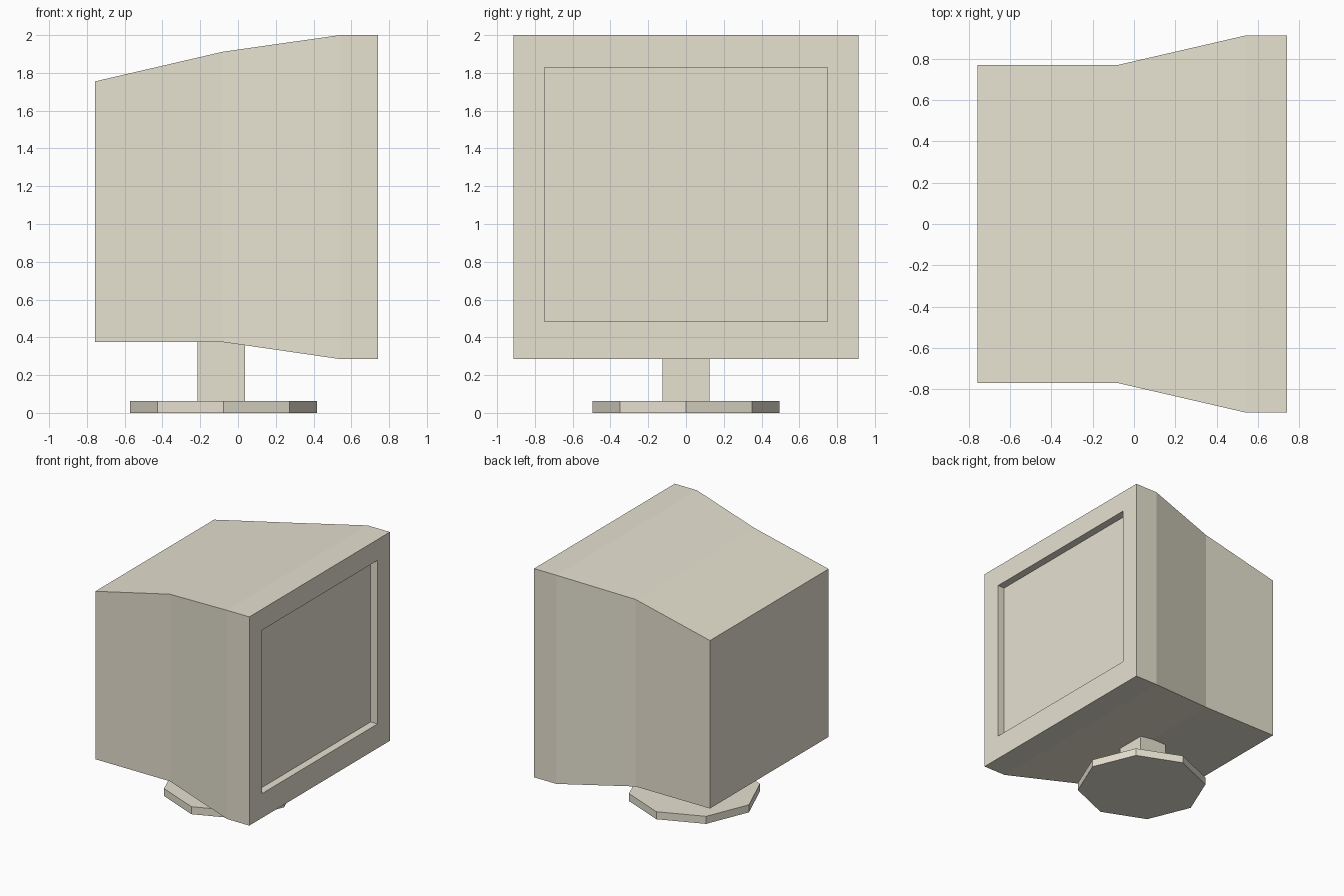
import bpy, bmesh
from math import tau
from mathutils import Matrix

if "Cube" in bpy.data.objects:
    bpy.data.objects.remove(bpy.data.objects["Cube"])

beige = bpy.data.materials.new("beige_plastic")
beige.diffuse_color = (0.79, 0.75, 0.63, 1)
beige.use_nodes = True
beige.node_tree.nodes["Principled BSDF"].inputs["Base Color"].default_value = beige.diffuse_color


def add_object(name, bm):
    bmesh.ops.recalc_face_normals(bm, faces=bm.faces)
    mesh = bpy.data.meshes.new(name)
    bm.to_mesh(mesh)
    bm.free()
    mesh.materials.append(beige)
    obj = bpy.data.objects.new(name, mesh)
    bpy.context.collection.objects.link(obj)
    return obj


def loft(name, sections):
    """Join rectangular sections (x, half width, bottom, top) along x."""
    bm = bmesh.new()
    rings = [[bm.verts.new((x, y, z)) for y, z in
              ((-w, lo), (w, lo), (w, hi), (-w, hi))]
             for x, w, lo, hi in sections]
    for a, b in zip(rings, rings[1:]):
        for i in range(4):
            j = (i + 1) % 4
            bm.faces.new((a[i], a[j], b[j], b[i]))
    bm.faces.new(rings[0])
    bm.faces.new(rings[-1])
    return add_object(name, bm)


# Casing: back, waist, flared rim, then bezel folding into the sunken screen
loft("monitor_casing", [
    (-0.757, 0.77, 0.375, 1.755),
    (-0.08, 0.77, 0.375, 1.912),
    (0.54, 0.913, 0.285, 2.0),
    (0.742, 0.913, 0.285, 2.0),
    (0.742, 0.75, 0.485, 1.828),
    (0.68, 0.75, 0.485, 1.828),
])

# Square neck, its top following the underside of the casing
bm = bmesh.new()
profile = [(-0.215, 0.06), (0.037, 0.06), (0.037, 0.358),
           (-0.08, 0.375), (-0.215, 0.375)]
face = bm.faces.new([bm.verts.new((x, -0.125, z)) for x, z in profile])
side = bmesh.ops.extrude_face_region(bm, geom=[face])
bmesh.ops.translate(bm, vec=(0, 0.25, 0),
                    verts=[v for v in side["geom"]
                           if isinstance(v, bmesh.types.BMVert)])
bmesh.ops.delete(bm, geom=[f for f in bm.faces if f.calc_area() < 1e-9],
                 context='FACES')
neck = add_object("stand_neck", bm)

# Octagonal foot
bm = bmesh.new()
bmesh.ops.create_cone(bm, cap_ends=True, segments=8, radius1=0.495,
                      radius2=0.495, depth=0.062,
                      matrix=Matrix.Translation((-0.077, 0, 0.031)))
add_object("stand_foot", bm)
